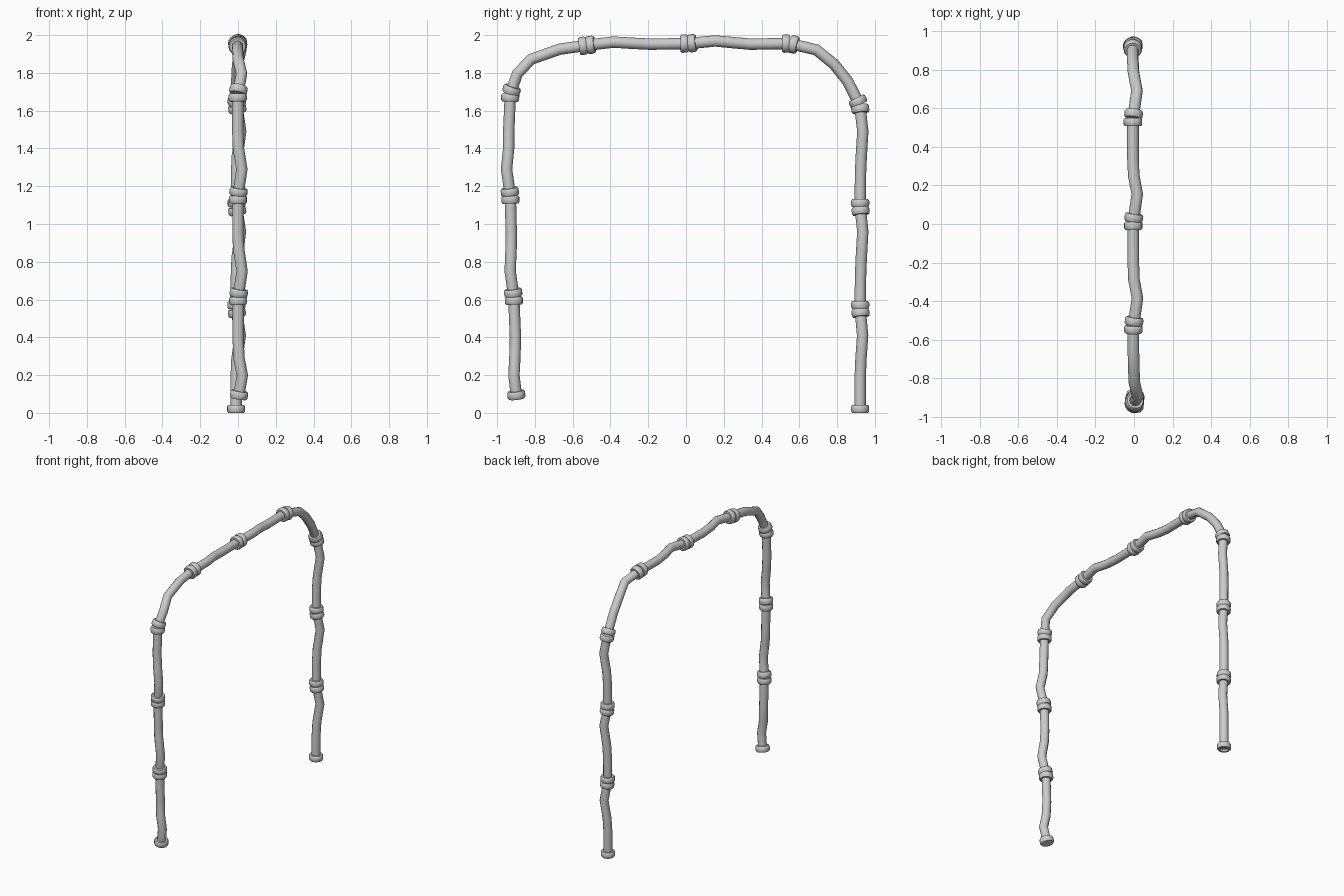
import bpy, bmesh, math
from mathutils import Vector

if "Cube" in bpy.data.objects:
    bpy.data.objects.remove(bpy.data.objects["Cube"])

PIPE_R, SIDES = 0.030, 16

# each segment: start joint then three bend points (y, z), from the rear foot over to the front foot
SEGMENTS = [
    [(.922, .0), (.922, .18), (.926, .28), (.935, .41)],
    [(.922, .55), (.924, .72), (.928, .82), (.936, .96)],
    [(.922, 1.09), (.924, 1.27), (.928, 1.36), (.936, 1.49)],
    [(.920, 1.63), (.855, 1.757), (.785, 1.845), (.690, 1.922)],
    [(.550, 1.955), (.340, 1.952), (.250, 1.960), (.155, 1.969)],
    [(.012, 1.955), (-.190, 1.952), (-.290, 1.957), (-.385, 1.963)],
    [(-.525, 1.946), (-.670, 1.925), (-.820, 1.872), (-.893, 1.795)],
    [(-.930, 1.690), (-.938, 1.50), (-.939, 1.40), (-.950, 1.29)],
    [(-.930, 1.150), (-.925, .95), (-.926, .87), (-.931, .75)],
    [(-.912, .615), (-.903, .40), (-.906, .29), (-.911, .20)],
]
END = (-.896, .075)
SIDEWAYS = (0, .0, .004, .022)


def point(seg, k, yz):
    return Vector((-.01 + .012 * seg / 10 + SIDEWAYS[k], *yz))


def smooth(ob):
    bpy.ops.object.select_all(action='DESELECT')
    ob.select_set(True)
    bpy.context.view_layer.objects.active = ob
    bpy.ops.object.shade_smooth_by_angle(angle=math.radians(40))


def pipe(name, pts):
    cu = bpy.data.curves.new(name, 'CURVE')
    cu.dimensions = '3D'
    cu.bevel_depth = PIPE_R
    cu.bevel_resolution = 4
    cu.use_fill_caps = True
    sp = cu.splines.new('POLY')
    sp.points.add(len(pts) - 1)
    for p, co in zip(sp.points, pts):
        p.co = (*co, 1)
    ob = bpy.data.objects.new(name, cu)
    bpy.context.collection.objects.link(ob)
    bpy.ops.object.select_all(action='DESELECT')
    ob.select_set(True)
    bpy.context.view_layer.objects.active = ob
    bpy.ops.object.convert(target='MESH')
    smooth(bpy.context.object)


def collar(name, centre, axis):
    # rounded ring, lathed around its axis
    prof = [(.028, -.021), (.042, -.021), (.048, -.012), (.048, .012), (.042, .021), (.028, .021)]
    bm = bmesh.new()
    rings = []
    for i in range(SIDES):
        a = 2 * math.pi * i / SIDES
        rings.append([bm.verts.new((r * math.cos(a), r * math.sin(a), h)) for r, h in prof])
    n = len(prof)
    for i in range(SIDES):
        a, b = rings[i], rings[(i + 1) % SIDES]
        for j in range(n):
            k = (j + 1) % n
            bm.faces.new((a[j], b[j], b[k], a[k]))
    bmesh.ops.recalc_face_normals(bm, faces=bm.faces)
    me = bpy.data.meshes.new(name)
    bm.to_mesh(me)
    bm.free()
    ob = bpy.data.objects.new(name, me)
    bpy.context.collection.objects.link(ob)
    ob.location = centre
    ob.rotation_mode = 'QUATERNION'
    ob.rotation_quaternion = axis.to_track_quat('Z', 'Y')
    smooth(ob)


# pipe lengths, each with a collar at both ends
for s, seg in enumerate(SEGMENTS):
    pts = [point(s, k, yz) for k, yz in enumerate(seg)]
    nxt = SEGMENTS[s + 1][0] if s + 1 < len(SEGMENTS) else END
    pts.append(point(s + 1, 0, nxt))
    d0 = (pts[1] - pts[0]).normalized()
    d1 = (pts[-1] - pts[-2]).normalized()
    collar(f"start_collar_{s + 1}", pts[0] + d0 * .021, d0)
    collar(f"end_collar_{s + 1}", pts[-1] - d1 * .021, d1)
    if s == 0:
        pts[0] = pts[0] + d0 * .015   # recessed open foot
    pipe(f"pipe_length_{s + 1}", pts)
